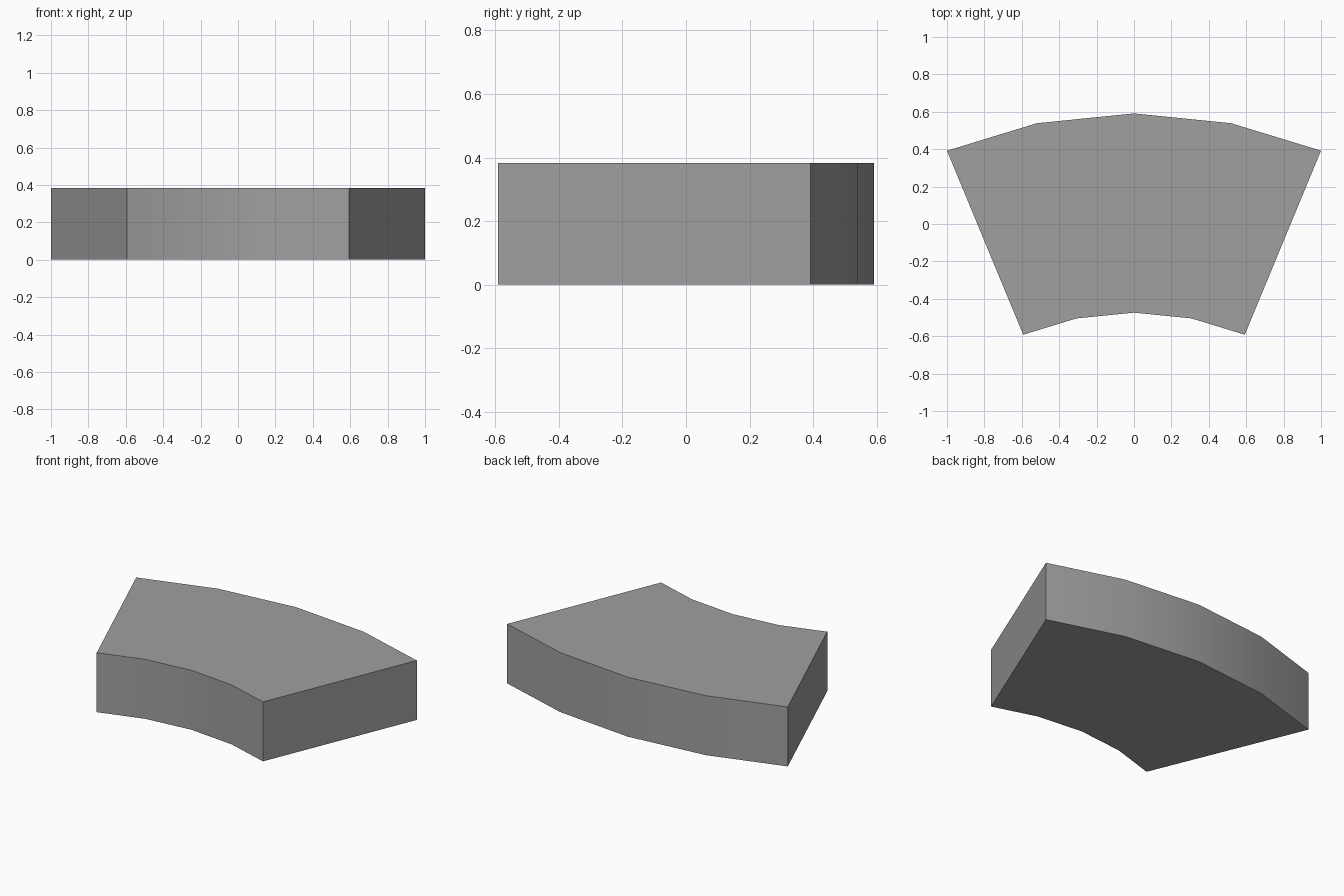
import bpy
import bmesh
from math import sin, cos, radians

cube = bpy.data.objects.get("Cube")
if cube:
    bpy.data.objects.remove(cube, do_unlink=True)

HEIGHT = 0.383
CENTRE_Y = -2.022
OUTER_R, INNER_R = 2.613, 1.548
ANGLES = [-22.5, -11.45, 0, 11.45, 22.5]

# Plain grey material
grey = bpy.data.materials.new("mid_grey")
grey.use_nodes = True
colour = (0.35, 0.35, 0.35, 1)
grey.diffuse_color = colour
grey.node_tree.nodes["Principled BSDF"].inputs["Base Color"].default_value = colour


def arc(radius, angles):
    return [(radius * sin(radians(a)), CENTRE_Y + radius * cos(radians(a)), 0)
            for a in angles]


# Ring sector outline, extruded upwards into a solid block
bm = bmesh.new()
outline = arc(INNER_R, ANGLES) + arc(OUTER_R, reversed(ANGLES))
base = bm.faces.new([bm.verts.new(p) for p in outline])
top = bmesh.ops.extrude_face_region(bm, geom=[base], use_keep_orig=True)["geom"]
bmesh.ops.translate(bm, vec=(0, 0, HEIGHT),
                    verts=[v for v in top if isinstance(v, bmesh.types.BMVert)])
bmesh.ops.recalc_face_normals(bm, faces=bm.faces)

mesh = bpy.data.meshes.new("curved_block")
bm.to_mesh(mesh)
bm.free()
mesh.materials.append(grey)
block = bpy.data.objects.new("curved_block", mesh)
bpy.context.collection.objects.link(block)

# Smooth the curved walls, keep the corners sharp
bpy.ops.object.select_all(action="DESELECT")
block.select_set(True)
bpy.context.view_layer.objects.active = block
bpy.ops.object.shade_smooth_by_angle(angle=radians(30))
